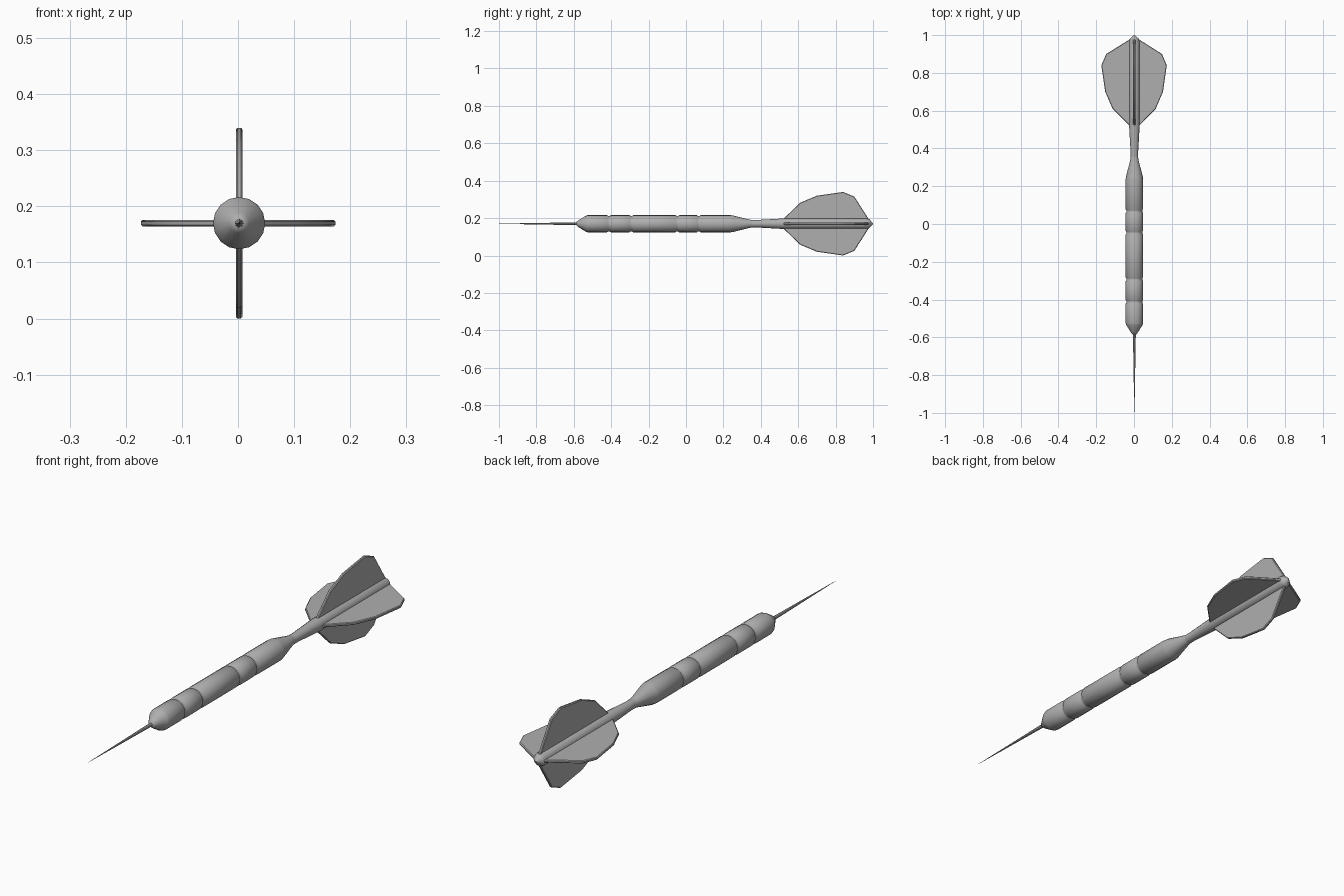
import bpy, bmesh
from math import cos, sin, pi, radians

if "Cube" in bpy.data.objects:
    bpy.data.objects.remove(bpy.data.objects["Cube"])

XC, ZC = 0.002, 0.17   # the dart's axis
SIDES = 16

grey = bpy.data.materials.new("dark_grey")
grey.diffuse_color = (0.43, 0.43, 0.43, 1)
grey.use_nodes = True
grey.node_tree.nodes["Principled BSDF"].inputs["Base Color"].default_value = grey.diffuse_color


def finish(bm, name, angle=30):
    bmesh.ops.recalc_face_normals(bm, faces=bm.faces)
    me = bpy.data.meshes.new(name)
    bm.to_mesh(me)
    bm.free()
    me.materials.append(grey)
    ob = bpy.data.objects.new(name, me)
    bpy.context.collection.objects.link(ob)
    ob.location = (XC, 0, ZC)
    bpy.ops.object.select_all(action='DESELECT')
    ob.select_set(True)
    bpy.context.view_layer.objects.active = ob
    bpy.ops.object.shade_smooth_by_angle(angle=radians(angle))
    return ob


def lathe(name, profile, sides=SIDES, angle=30):
    """Turn (y, radius) points around the y axis and cap both ends."""
    bm = bmesh.new()
    rings = []
    for y, r in profile:
        rings.append([bm.verts.new((r * cos(2 * pi * i / sides), y, r * sin(2 * pi * i / sides)))
                      for i in range(sides)])
    for a, b in zip(rings, rings[1:]):
        for i in range(sides):
            j = (i + 1) % sides
            bm.faces.new((a[i], a[j], b[j], b[i]))
    bm.faces.new(rings[0])
    bm.faces.new(rings[-1])
    return finish(bm, name, angle)


# Needle point
lathe("needle", [(-1.0, 0.0006), (-0.56, 0.008)], 8)

# Barrel with four narrow grip grooves
R = 0.0465
barrel = [(-0.585, 0.010), (-0.575, 0.018), (-0.535, 0.043), (-0.525, R)]
for y in (-0.412, -0.292, -0.046, 0.068):
    barrel += [(y - 0.011, R), (y - 0.005, 0.042), (y + 0.005, 0.042), (y + 0.011, R)]
barrel += [(0.235, R), (0.25, 0.0445), (0.335, 0.023), (0.36, 0.019)]
lathe("barrel", barrel, angle=60)

# Shaft carrying the flights, with a pointed end
lathe("shaft", [(0.34, 0.020), (0.38, 0.020), (0.52, 0.028), (0.965, 0.028),
                (0.98, 0.024), (1.0, 0.003)])

# Four flights from one outline of (y, distance from axis)
outline = [(0.52, 0.0), (0.52, 0.025), (0.61, 0.112), (0.70, 0.15),
           (0.84, 0.17), (0.90, 0.145), (0.98, 0.02), (0.98, 0.0)]
T = 0.006
for k, side in enumerate(("right", "top", "left", "bottom")):
    ca, sa = cos(k * pi / 2), sin(k * pi / 2)
    grow = (1.01, 1.0, 1.03, 1.0)[k]
    bm = bmesh.new()
    faces = []
    for t in (-T, T):
        faces.append([bm.verts.new((r * grow * ca - t * sa, y, r * grow * sa + t * ca))
                      for y, r in outline])
    n = len(outline)
    front, back = bm.faces.new(faces[0]), bm.faces.new(faces[1])
    for i in range(n):
        j = (i + 1) % n
        bm.faces.new((faces[0][i], faces[0][j], faces[1][j], faces[1][i]))
    rim = list(set(front.edges) | set(back.edges))
    bmesh.ops.recalc_face_normals(bm, faces=bm.faces)
    bmesh.ops.bevel(bm, geom=rim, offset=0.003, segments=1, affect='EDGES')
    finish(bm, "flight_" + side)
